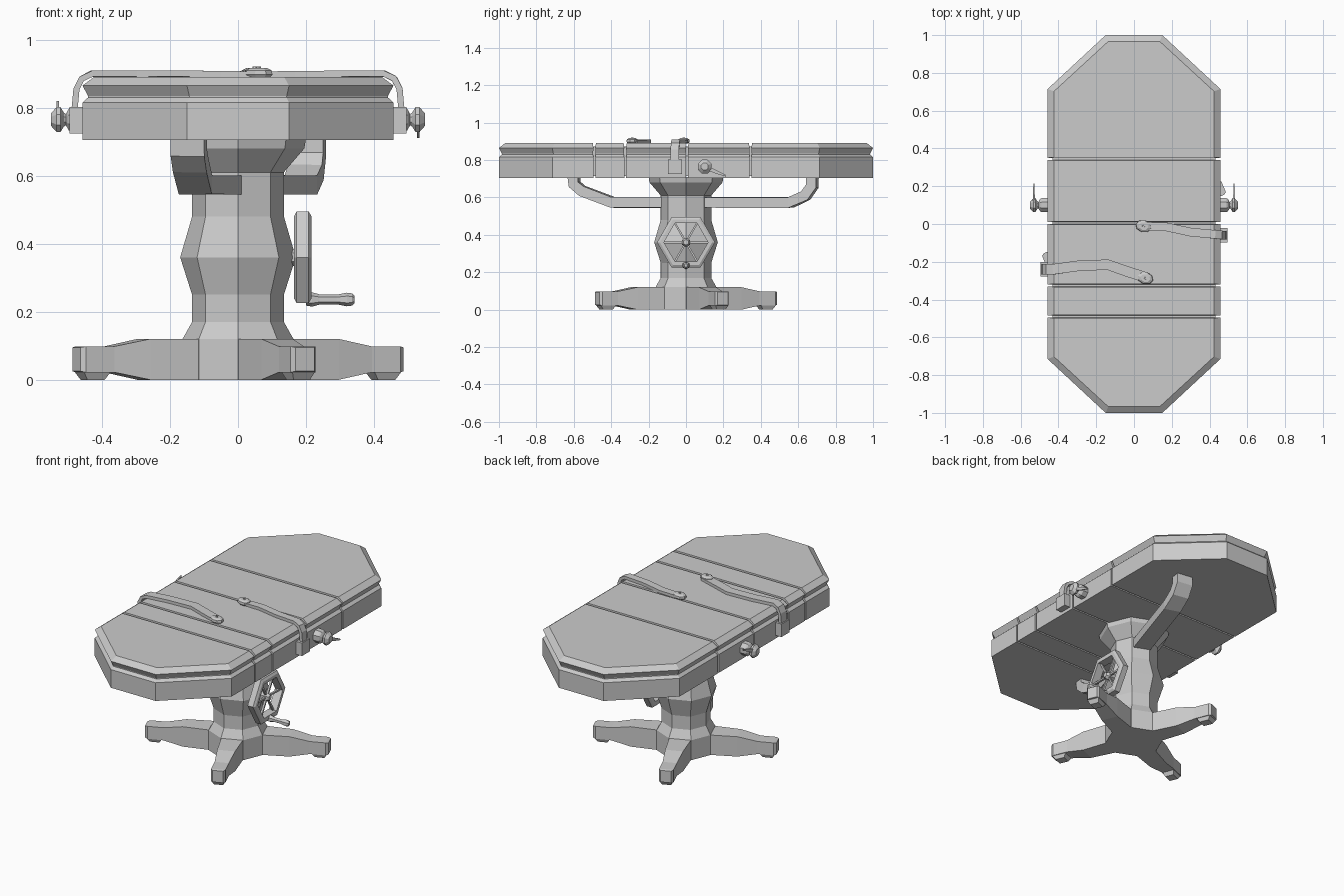
import bpy, bmesh, math
from mathutils import Vector, Matrix

if "Cube" in bpy.data.objects:
    bpy.data.objects.remove(bpy.data.objects["Cube"])

metal = bpy.data.materials.new("grey")
metal.diffuse_color = (0.6, 0.6, 0.6, 1)
metal.use_nodes = True
metal.node_tree.nodes["Principled BSDF"].inputs["Base Color"].default_value = metal.diffuse_color


def finish(name, bm):
    bmesh.ops.recalc_face_normals(bm, faces=bm.faces)
    me = bpy.data.meshes.new(name)
    bm.to_mesh(me)
    bm.free()
    me.materials.append(metal)
    ob = bpy.data.objects.new(name, me)
    bpy.context.collection.objects.link(ob)
    return ob


def loft(name, rings, matrix=None, closed=False):
    """Skin a list of equal-sized point rings, capping the ends."""
    bm = bmesh.new()
    vs = [[bm.verts.new(p) for p in r] for r in rings]
    n = len(vs[0])
    pairs = list(zip(vs, vs[1:] + vs[:1])) if closed else list(zip(vs, vs[1:]))
    for a, b in pairs:
        for i in range(n):
            j = (i + 1) % n
            bm.faces.new((a[i], a[j], b[j], b[i]))
    if not closed:
        bm.faces.new(vs[0])
        bm.faces.new(vs[-1])
    if matrix:
        bm.transform(matrix)
    return finish(name, bm)


def turned(name, profile, sides, matrix=None, start=0.0):
    """Faceted turned part about z from (radius, z) pairs."""
    return loft(name, [[(r * math.cos(start + i * math.tau / sides),
                         r * math.sin(start + i * math.tau / sides), z)
                        for i in range(sides)] for r, z in profile], matrix)


def sweep(name, path, side, w, h):
    """Rectangular bar along a path; side is the width direction."""
    pts = [Vector(p) for p in path]
    side = Vector(side).normalized()
    rings = []
    for i, p in enumerate(pts):
        t = (pts[min(i + 1, len(pts) - 1)] - pts[max(i - 1, 0)]).normalized()
        s = (side - t * side.dot(t)).normalized() * w / 2
        u = t.cross(s).normalized() * h / 2
        rings.append([p + s + u, p - s + u, p - s - u, p + s - u])
    return loft(name, rings)


def box(name, c, s):
    x, y, z = (v / 2 for v in s)
    ring = [(c[0] - x, c[1] - y), (c[0] + x, c[1] - y), (c[0] + x, c[1] + y), (c[0] - x, c[1] + y)]
    return loft(name, [[(a, b, c[2] + k) for a, b in ring] for k in (-z, z)])


# --- table top: padded sections with narrow gaps around a core
PROFILE = [(0, .705), (0, .815), (.016, .83), (.016, .834), (0, .865), (.033, .89)]


def outline(y0, y1, d):
    w, g = .457 - d, .005 + .1 * d
    a, b, c = .15 - .43 * d, 1 - d, .715 - .39 * d
    low = [(-w, -c), (-a, -b), (a, -b), (w, -c)] if y0 <= -1 else [(-w, y0 + g), (w, y0 + g)]
    high = [(w, c), (a, b), (-a, b), (-w, c)] if y1 >= 1 else [(w, y1 - g), (-w, y1 - g)]
    return low + high


cuts = [-1, -.49, -.325, .005, .345, 1]
names = ["foot_cushion", "narrow_cushion", "seat_cushion", "back_cushion", "head_cushion"]
for name, y0, y1 in zip(names, cuts, cuts[1:]):
    loft(name, [[(x, y, z) for x, y in outline(y0, y1, d)] for d, z in PROFILE])
loft("table_core", [[(x, y, z) for x, y in outline(-1, 1, .025)] for z in (.715, .872)])

# --- pedestal column, octagonal
turned("column", [(.163, 0), (.163, .12), (.135, .17), (.135, .25), (.17, .36), (.135, .48),
                  (.135, .61), (.195, .68), (.2, .71)], 8)

# --- four feet, turned a sixteenth off the axes
LEG = [(.145, .061, 0, .12), (.3, .05, 0, .12), (.41, .04, .022, .098),
       (.5, .04, .022, .098), (.514, .03, .025, .095)]
PAD = [((.42, .505, .036), .023), ((.435, .49, .026), 0)]
for k in range(4):
    m = Matrix.Rotation(math.radians(22.5 + 90 * k), 4, 'Z')
    loft("base_leg", [[(r, -w, a), (r, w, a), (r, w, b), (r, -w, b)] for r, w, a, b in LEG], m)
    loft("foot_pad", [[(p, -w, z), (q, -w, z), (q, w, z), (p, w, z)] for (p, q, w), z in PAD], m)

# --- bent support bar under the table
sweep("support_bar", [(-.145, -.6, .72), (-.145, -.595, .67), (-.14, -.555, .635), (-.125, -.39, .573),
                      (0, 0, .573), (.185, .56, .573), (.2, .64, .61), (.205, .675, .66),
                      (.205, .675, .72)], (1, -.15, 0), .1, .056)

# --- hand wheel on the right side
to_x = Matrix.Rotation(math.pi / 2, 4, 'Y')
wheel = Matrix.Translation((0, 0, .36)) @ to_x


def hexagon_point(i, r, x):
    a = i * math.tau / 6
    return (x, r * math.cos(a), .36 + r * math.sin(a))


loft("wheel_rim", [[hexagon_point(i, r, x) for r, x in
                    ((.14, .165), (.155, .172), (.155, .208), (.14, .216), (.118, .216), (.118, .165))]
                   for i in range(6)], closed=True)
for i in range(6):
    sweep("wheel_spoke", [(.192, 0, .36), hexagon_point(i, .125, .192)], (1, 0, 0), .012, .01)
turned("wheel_axle", [(.025, .1), (.025, .2), (.015, .215)], 6, wheel)
turned("crank_handle", [(.018, .2), (.021, .218), (.015, .24), (.014, .29), (.02, .32), (.018, .335), (.01, .343)],
       6, Matrix.Translation((0, 0, .236)) @ to_x)

# --- side clamps: knob and lever, mirrored
for s in (1, -1):
    m = Matrix.Translation((0, .1, .765)) @ Matrix.Rotation(s * math.pi / 2, 4, 'Y')
    turned("clamp_knob", [(.04, .45), (.04, .49), (.034, .498), (.018, .506), (.022, .512),
                          (.04, .522), (.04, .533), (.02, .55)], 8, m, math.pi / 8)
    x, z = s * .53, .765
    loft("clamp_lever", [[(x - e, y, z - s * dz - w), (x + e, y, z - s * dz - w),
                          (x + e, y, z - s * dz + w), (x - e, y, z - s * dz + w)]
                         for y, dz, w, e in ((.1, 0, .014, .008), (.165, .03, .009, .004),
                                             (.215, .05, .004, .003))])

# --- straps with side brackets and oval buckles
STRAPS = {
    "right_strap": ([(.482, -.06, .78), (.475, -.06, .855), (.46, -.058, .885), (.43, -.055, .9),
                     (.3, -.043, .9), (.17, -.015, .899), (.04, -.012, .897)], .045),
    "left_strap": ([(-.482, -.24, .78), (-.475, -.24, .855), (-.46, -.24, .885), (-.43, -.24, .9),
                    (-.3, -.222, .9), (-.14, -.215, .9), (-.04, -.25, .899), (.075, -.287, .897)], .055)}
for name, (path, width) in STRAPS.items():
    sweep(name, path, (0, 1, 0), width, .018)
    x, y, _ = path[0]
    box("strap_bracket", (math.copysign(.475, x), y, .763), (.042, .075, .078))
    x, y, _ = path[-1]
    tilt = Matrix.Translation((x + .01 if name[0] == "r" else x - .015, y, 0)) \
        @ Matrix.Rotation(-.3, 4, 'Z') @ Matrix.Diagonal((1.2, .9, 1, 1))
    turned("strap_buckle", [(.03, .89), (.036, .897), (.034, .91), (.022, .917)], 8, tilt)
    turned("buckle_pin", [(.008, .91), (.006, .921)], 6, tilt)
